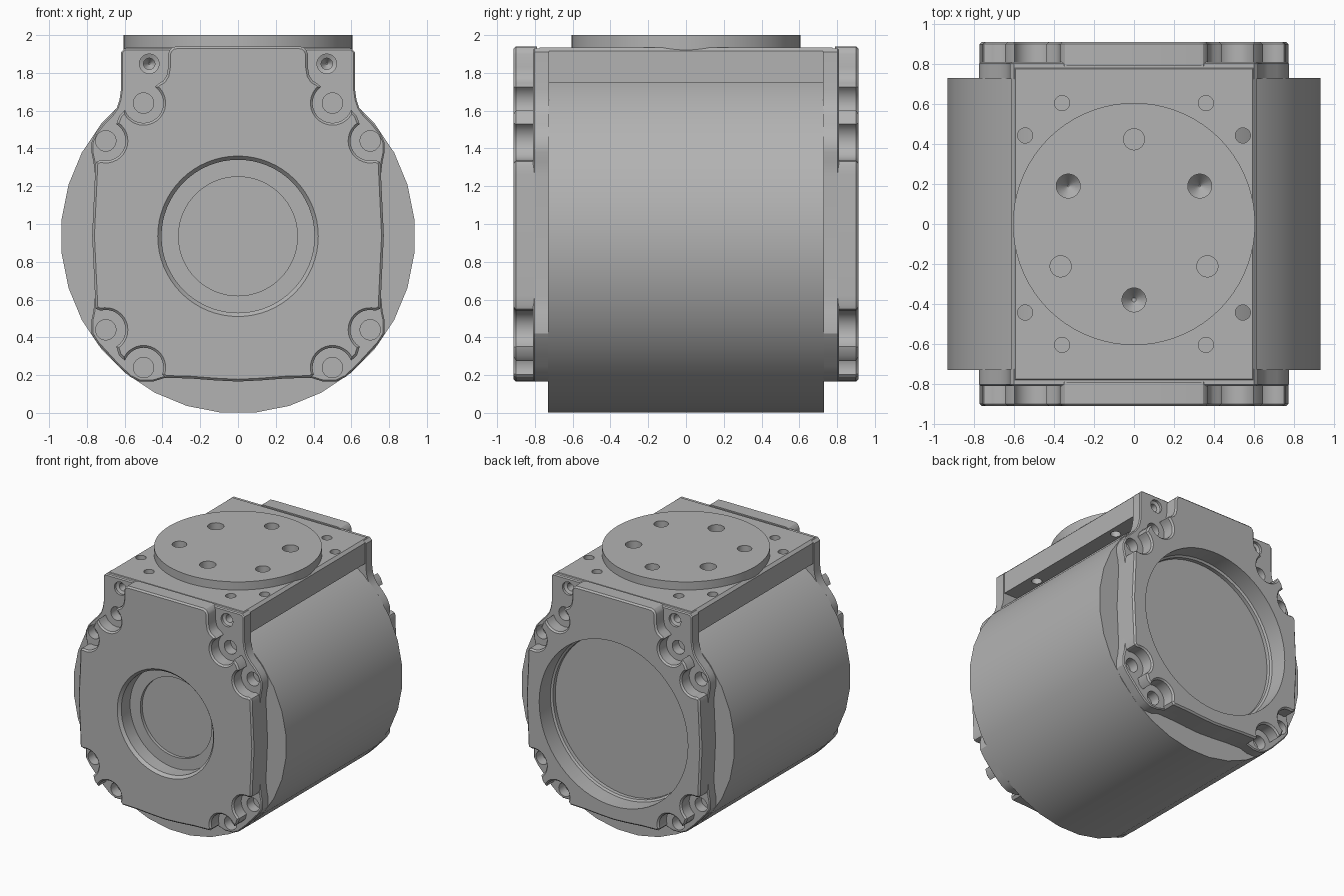
import bpy, bmesh, math
from mathutils import Vector

if "Cube" in bpy.data.objects:
    bpy.data.objects.remove(bpy.data.objects["Cube"])

CZ = 0.935                       # height of the main axis
grey = bpy.data.materials.new("machined_grey")
grey.diffuse_color = (0.45, 0.45, 0.45, 1)
grey.use_nodes = True
grey.node_tree.nodes["Principled BSDF"].inputs["Base Color"].default_value = grey.diffuse_color


def finish(bm, name):
    bmesh.ops.recalc_face_normals(bm, faces=bm.faces[:])
    me = bpy.data.meshes.new(name)
    bm.to_mesh(me)
    bm.free()
    ob = bpy.data.objects.new(name, me)
    bpy.context.collection.objects.link(ob)
    me.materials.append(grey)
    return ob


def lathe(bm, profile, seg, place, turn=0.0):
    """Solid of revolution from (radius, height) points, capped at both ends."""
    rings = []
    for r, h in profile:
        ring = []
        for i in range(seg):
            a = 2 * math.pi * (i + turn) / seg
            ring.append(bm.verts.new(place(r * math.cos(a), r * math.sin(a), h)))
        rings.append(ring)
    for p, q in zip(rings, rings[1:]):
        for i in range(seg):
            j = (i + 1) % seg
            bm.faces.new((p[i], p[j], q[j], q[i]))
    bm.faces.new(rings[0][::-1])
    bm.faces.new(rings[-1])


def along_y(x, z, s=1):
    return lambda u, v, h: Vector((x + u, s * h, z + v))


def along_z(x, y):
    return lambda u, v, h: Vector((x + u, y + v, h))


def arc(cx, cz, r, a0, a1, n=14):
    out = []
    for i in range(n + 1):
        a = math.radians(a0 + (a1 - a0) * i / n)
        out.append((cx + r * math.cos(a), cz + r * math.sin(a)))
    return out


def prism(half, y0, y1, s, name, chamfer):
    """Mirror a half outline in x, extrude along y, chamfer the outer rim."""
    pts = half + [(-x, z) for x, z in reversed(half) if x > 1e-4]
    bm = bmesh.new()
    inner = [bm.verts.new((x, s * y0, z)) for x, z in pts]
    outer = [bm.verts.new((x, s * y1, z)) for x, z in pts]
    n = len(pts)
    for i in range(n):
        j = (i + 1) % n
        bm.faces.new((inner[i], inner[j], outer[j], outer[i]))
    bm.faces.new(inner[::-1])
    cap = bm.faces.new(outer)
    bmesh.ops.recalc_face_normals(bm, faces=bm.faces[:])
    bmesh.ops.bevel(bm, geom=list(cap.edges), offset=chamfer, segments=1,
                    affect='EDGES', profile=0.5)
    return finish(bm, name)


def cut(ob, cutter):
    m = ob.modifiers.new("cut", 'BOOLEAN')
    m.operation = 'DIFFERENCE'
    m.solver = 'EXACT'
    m.object = cutter
    bpy.context.view_layer.objects.active = ob
    bpy.ops.object.modifier_apply(modifier=m.name)


parts, cutters = [], []

# Main cylindrical housing
bm = bmesh.new()
lathe(bm, [(0.938, -0.73), (0.938, 0.73)], 32, along_y(0, CZ), 0.5)
parts.append(finish(bm, "housing_cylinder"))

# Mounting slab on top with chamfered upper edges
bm = bmesh.new()
bmesh.ops.create_cube(bm, size=1)
for v in bm.verts:
    v.co = Vector((v.co.x * 1.224, v.co.y * 1.59, 1.8425 + v.co.z * 0.185))
rim = [e for e in bm.edges if all(v.co.z > 1.9 for v in e.verts)]
bmesh.ops.bevel(bm, geom=rim, offset=0.02, segments=1, affect='EDGES', profile=0.5)
slab = finish(bm, "mounting_slab")

# Rotary output disc
bm = bmesh.new()
lathe(bm, [(0.606, 1.9), (0.606, 2.0)], 72, along_z(0, 0))
disc = finish(bm, "output_disc")

# Vertical hole cutters: slab corners and the ring in the disc
bm = bmesh.new()
for sx in (-1, 1):
    for sy in (-1, 1):
        lathe(bm, [(0.038, 1.83), (0.038, 2.1)], 20, along_z(sx * 0.36, sy * 0.605))
        lathe(bm, [(0.038, 1.6), (0.038, 2.1)], 20, along_z(sx * 0.545, sy * 0.443))
for k in range(6):
    a = math.radians(90 + 60 * k)
    if k % 2 == 0:
        lathe(bm, [(0.053, 1.88), (0.053, 2.1)], 24,
              along_z(0.424 * math.cos(a), 0.424 * math.sin(a)))
    else:
        lathe(bm, [(0.004, 1.86), (0.06, 1.93), (0.06, 2.1)], 24,
              along_z(0.38 * math.cos(a), 0.38 * math.sin(a)))
top_holes = finish(bm, "top_hole_cutter")
cut(slab, top_holes)
cut(disc, top_holes)
cutters.append(top_holes)
parts += [slab, disc]

# Outline of the raised cover face, with scalloped screw pockets
R = 0.105
raised = [(0, 1.94), (0.325, 1.94), (0.345, 1.936), (0.362, 1.92), (0.37, 1.9),
          (0.37, 1.83), (0.378, 1.785), (0.395, 1.758), (0.42, 1.744)]
raised += arc(0.5, 1.64, R, 125, 340, 18)
raised += [(0.628, 1.572)]
raised += arc(0.7, 1.44, R, 122, 285)
raised += [(0.75, 1.33), (0.757, 1.31), (0.757, 1.26), (0.772, 0.94),
           (0.757, 0.62), (0.757, 0.57), (0.75, 0.55)]
raised += arc(0.7, 0.44, R, 75, 238)
raised += [(0.63, 0.305)]
raised += arc(0.5, 0.24, R, 20, 200, 18)
raised += [(0.385, 0.186), (0.25, 0.182), (0.12, 0.172), (0, 0.166)]

# Outline of the lower flange with its screw ears
flange = [(0, 1.93), (0.36, 1.93), (0.6, 1.93), (0.62, 1.91), (0.62, 1.71),
          (0.627, 1.66), (0.642, 1.615), (0.67, 1.575), (0.715, 1.53),
          (0.755, 1.48), (0.776, 1.43), (0.776, 1.38), (0.765, 1.33),
          (0.757, 1.26), (0.772, 0.94), (0.757, 0.62), (0.765, 0.54),
          (0.776, 0.49), (0.776, 0.42), (0.745, 0.37), (0.69, 0.31),
          (0.63, 0.245), (0.57, 0.19), (0.52, 0.166), (0.45, 0.166),
          (0.385, 0.186), (0.25, 0.182), (0.12, 0.172), (0, 0.166)]

screws = [(0.5, 1.64), (0.7, 1.44), (0.7, 0.44), (0.5, 0.24)]
bores = {-1: [(0.315, 0.755), (0.315, 0.78), (0.405, 0.78), (0.405, 0.89),
              (0.425, 0.912), (0.425, 1.0)],
         1: [(0.64, 0.7), (0.64, 0.76), (0.655, 0.77), (0.655, 1.0)]}

for s, side in ((-1, "front"), (1, "back")):
    low = prism(flange, 0.725, 0.81, s, side + "_flange", 0.008)
    high = prism(raised, 0.79, 0.912, s, side + "_cover", 0.012)

    # Central bore
    bm = bmesh.new()
    lathe(bm, bores[s], 64, along_y(0, CZ, s))
    bore = finish(bm, side + "_bore_cutter")
    cut(low, bore)
    cut(high, bore)

    # Screw holes in the ears
    bm = bmesh.new()
    for sx in (-1, 1):
        for x, z in screws:
            lathe(bm, [(0.054, 0.7), (0.054, 1.0)], 24, along_y(sx * x, z, s))
    holes = finish(bm, side + "_screw_cutter")
    cut(low, holes)

    # Conical holes beside the top tongue
    bm = bmesh.new()
    for sx in (-1, 1):
        lathe(bm, [(0.004, 0.68), (0.03, 0.72), (0.03, 0.78), (0.052, 0.79),
                   (0.052, 1.0)], 24, along_y(sx * 0.47, 1.848, s))
    cones = finish(bm, side + "_cone_cutter")
    cut(low, cones)
    cut(slab, cones)
    cutters += [bore, holes, cones]
    parts += [low, high]

for c in cutters:
    bpy.data.objects.remove(c, do_unlink=True)

# Smooth curved walls, keep edges sharp
bpy.ops.object.select_all(action='DESELECT')
for p in parts:
    p.select_set(True)
bpy.context.view_layer.objects.active = parts[0]
bpy.ops.object.shade_smooth_by_angle(angle=math.radians(30))
